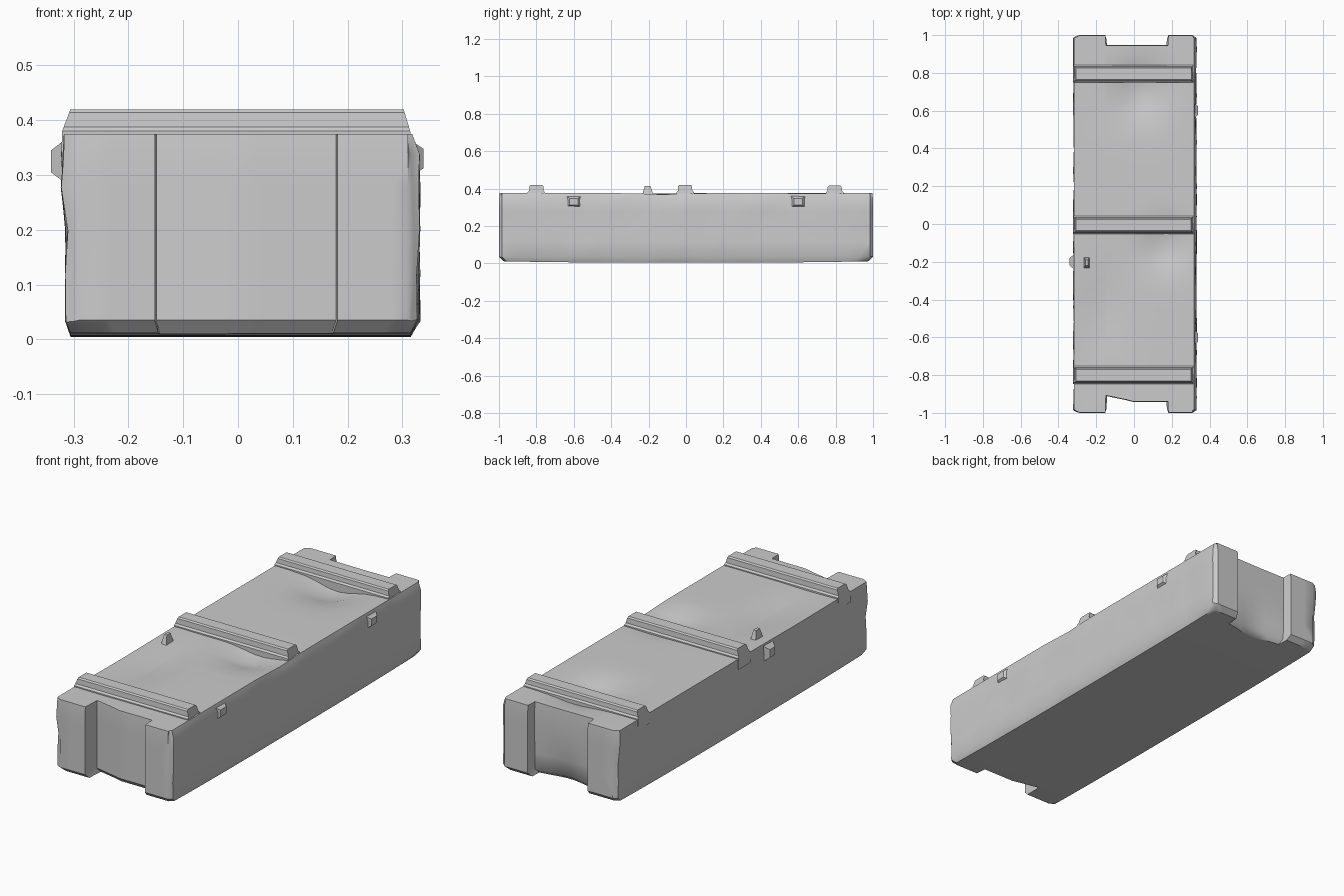
import bpy, bmesh, math, random
from math import exp

if "Cube" in bpy.data.objects:
    bpy.data.objects.remove(bpy.data.objects["Cube"])
random.seed(4)


def finish(bm, name, angle=40):
    bmesh.ops.recalc_face_normals(bm, faces=bm.faces)
    me = bpy.data.meshes.new(name)
    bm.to_mesh(me)
    bm.free()
    ob = bpy.data.objects.new(name, me)
    bpy.context.collection.objects.link(ob)
    bpy.ops.object.select_all(action='DESELECT')
    ob.select_set(True)
    bpy.context.view_layer.objects.active = ob
    bpy.ops.object.shade_smooth_by_angle(angle=math.radians(angle))
    return ob


def bump(x, y, cx, cy, sx, sy):
    return exp(-((x - cx) / sx) ** 2 - ((y - cy) / sy) ** 2)


# Body: surface of a box grid, reshaped so the ends have corner posts
XS = [-.32, -.29, -.235, -.152, -.149, -.09, -.04, -.005, .04, .09, .13, .179,
      .182, .23, .28, .31, .33]
YS = [-1, -.985, -.92, -.845] + [-.76 + i * .08 for i in range(20)] + [.845, .92, .985, 1]
ZS = [0, .035, .12, .2, .28, .335, .372]


def end_y(x, z, front):
    if x < -.15 or x > .18:
        return 1.0
    if front:                      # tilted planks in the front recess
        return .91 + .03 * (x + .15) / .145 if x < -.03 else .942
    return .948 - .03 * max(0, 1 - z / .2) * bump(x, 0, .02, 0, .12, 1)


def shape(x, y, z, i, j, k):
    bottom, top = k == 0, k == len(ZS) - 1
    x0, y0 = x, y
    if abs(y) > .84:
        s = 1 if y > 0 else -1
        y = s * (.84 + (abs(y) - .84) / .16 * (end_y(x, z, s < 0) - .84))
    if bottom:
        x *= .955
        y *= .975
        z = .004 + .008 * abs(y) ** 3
    if top:
        x = max(-.318, min(x, .318))
        y *= .997
        # sagging lid panels and a shallow crease
        z -= .045 * bump(x, y, .03, .70, .13, .13)
        z -= .04 * bump(x, y, .16, -.12, .12, .10)
        z -= .018 * bump(x, y, -.16, -.45, .11, .24)
        z += .003
    # rounded upright corners
    if abs(y0) == 1 and i in (0, len(XS) - 1):
        x *= .965
        y *= .992
    # uneven side boards
    if i in (0, len(XS) - 1) and not (bottom or top):
        x += random.uniform(-.004, .003)
        z += random.uniform(-.004, .004)
        if i == 0 and k in (1, 2, 3):
            x += .008
    return x, y, z


bm = bmesh.new()
verts = {}
N = (len(XS) - 1, len(YS) - 1, len(ZS) - 1)


def vert(c):
    if c not in verts:
        verts[c] = bm.verts.new(shape(XS[c[0]], YS[c[1]], ZS[c[2]], *c))
    return verts[c]


for axis in range(3):
    u, v = [a for a in range(3) if a != axis]
    for side in (0, N[axis]):
        for a in range(N[u]):
            for b in range(N[v]):
                face = []
                for da, db in ((0, 0), (1, 0), (1, 1), (0, 1)):
                    c = [0, 0, 0]
                    c[axis], c[u], c[v] = side, a + da, b + db
                    face.append(vert(tuple(c)))
                bm.faces.new(face)
finish(bm, "crate_body", 42)


# Lid straps: stepped profile extruded across the lid, ends drawn in upward
def strap(name, yc, top):
    prof = [(-.047, .325), (-.047, .38), (-.039, .388), (-.037, top - .006),
            (-.03, top), (.03, top), (.037, top - .006), (.039, .388),
            (.047, .38), (.047, .325)]
    bm = bmesh.new()
    rings = []
    for t in (0, .33, .66, 1):
        ring = []
        for y, z in prof:
            inset = max(0, (z - .375) / .045) * .017
            x = (-.323 + inset) * (1 - t) + (.316 - inset * .8) * t
            ring.append(bm.verts.new((x, yc + y, z)))
        rings.append(ring)
    n = len(prof)
    for a, b in zip(rings, rings[1:]):
        for i in range(n):
            bm.faces.new((a[i], a[(i + 1) % n], b[(i + 1) % n], b[i]))
    bm.faces.new(rings[0])
    bm.faces.new(rings[-1])
    finish(bm, name, 35)


strap("front_strap", -.80, .42)
strap("middle_strap", -.005, .42)
strap("back_strap", .795, .416)


# Small tapered blocks: latch and side lugs
def block(name, loc, size, taper, axis):
    bm = bmesh.new()
    bmesh.ops.create_cube(bm, size=1)
    for v in bm.verts:
        f = taper if v.co[axis] > 0 else 1
        for a in range(3):
            v.co[a] = loc[a] + v.co[a] * size[a] * (1 if a == axis else f)
    return finish(bm, name, 30)


block("latch_post", (-.25, -.205, .39), (.03, .06, .05), .5, 2)
block("latch_lug", (-.325, -.2, .325), (-.032, .09, .09), .45, 0)
for s, n in ((-1, "front"), (1, "back")):
    block(n + "_side_lug", (.326, s * .6, .33), (.026, .09, .07), .5, 0)
